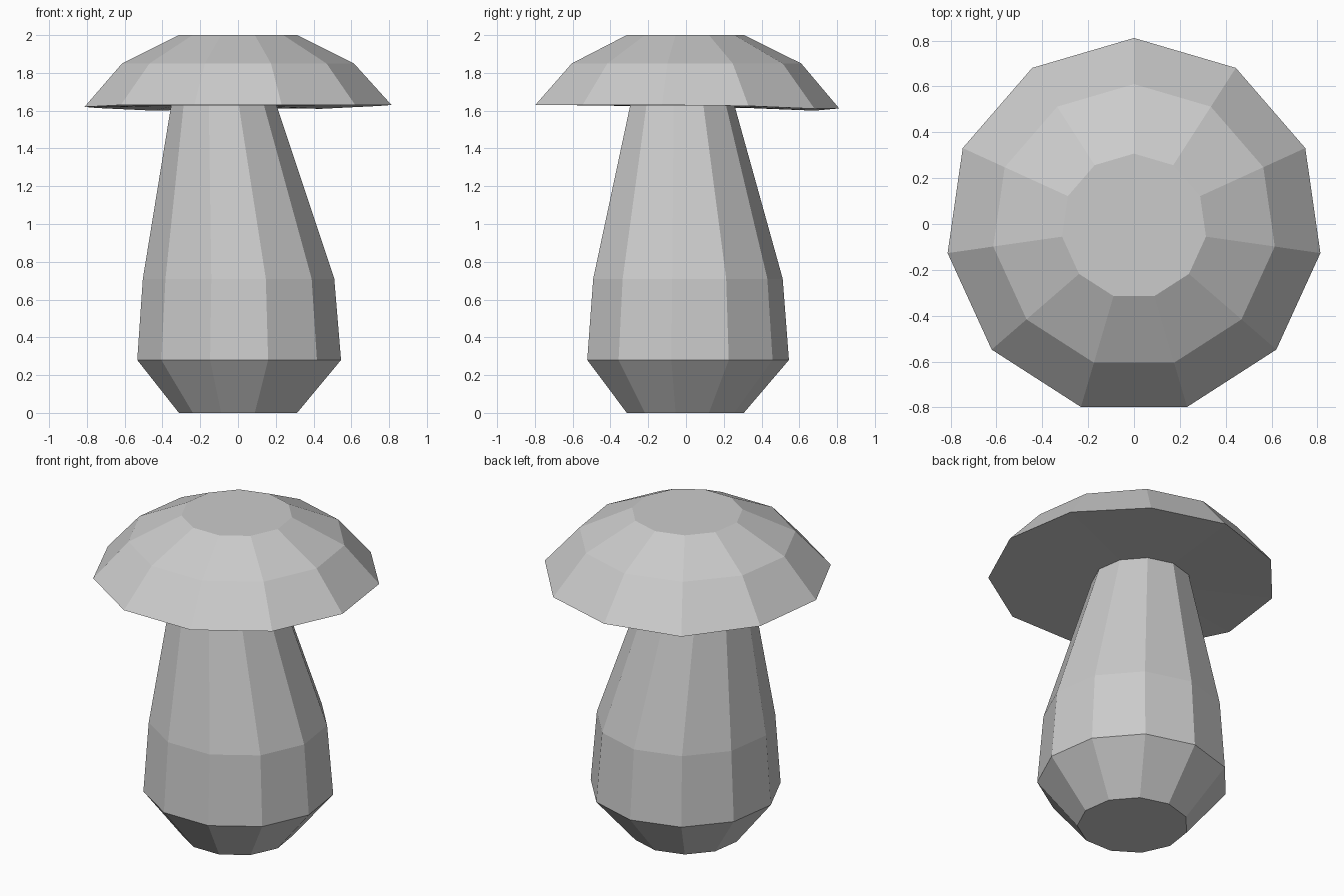
import bpy
import bmesh
from math import sin, cos, tau

SIDES = 11

cube = bpy.data.objects.get("Cube")
if cube:
    bpy.data.objects.remove(cube, do_unlink=True)

grey = bpy.data.materials.new("plain grey")
grey.use_nodes = True
colour = (0.6, 0.6, 0.6, 1)
grey.diffuse_color = colour
grey.node_tree.nodes["Principled BSDF"].inputs["Base Color"].default_value = colour


def ring(radius, z, x=0.0, y=-0.01, sag=None):
    """One ring of corners, first corner at the back, optionally drooping."""
    sag = sag or {}
    return [(x - radius * sin(tau * k / SIDES),
             y + radius * cos(tau * k / SIDES),
             z - sag.get(k, 0)) for k in range(SIDES)]


def loft(name, rings):
    """Join rings with flat quads and close only the first one."""
    bm = bmesh.new()
    loops = [[bm.verts.new(p) for p in r] for r in rings]
    bm.faces.new(loops[0])
    for a, b in zip(loops, loops[1:]):
        for k in range(SIDES):
            n = (k + 1) % SIDES
            bm.faces.new((a[k], b[k], b[n], a[n]))
    bmesh.ops.recalc_face_normals(bm, faces=bm.faces)
    mesh = bpy.data.meshes.new(name)
    bm.to_mesh(mesh)
    bm.free()
    mesh.materials.append(grey)
    obj = bpy.data.objects.new(name, mesh)
    bpy.context.collection.objects.link(obj)
    return obj


# The neck ring is where the leaning stem meets the underside of the cap
neck = ring(0.282, 1.627, x=-0.075, y=-0.025)

# Stem with a tapered foot
loft("stem", [
    ring(0.316, 0),
    ring(0.545, 0.28, x=0.006, y=0),
    ring(0.512, 0.71, x=0.003, y=0),
    neck,
])

# Cap, with a rim that droops slightly at the back
droop = {0: 0.018, 1: 0.03, 2: 0.016, 3: 0.01, 9: 0.005, 10: 0.02}
loft("cap", [
    ring(0.317, 2.0),
    ring(0.62, 1.85),
    ring(0.821, 1.63, sag=droop),
    neck,
])
